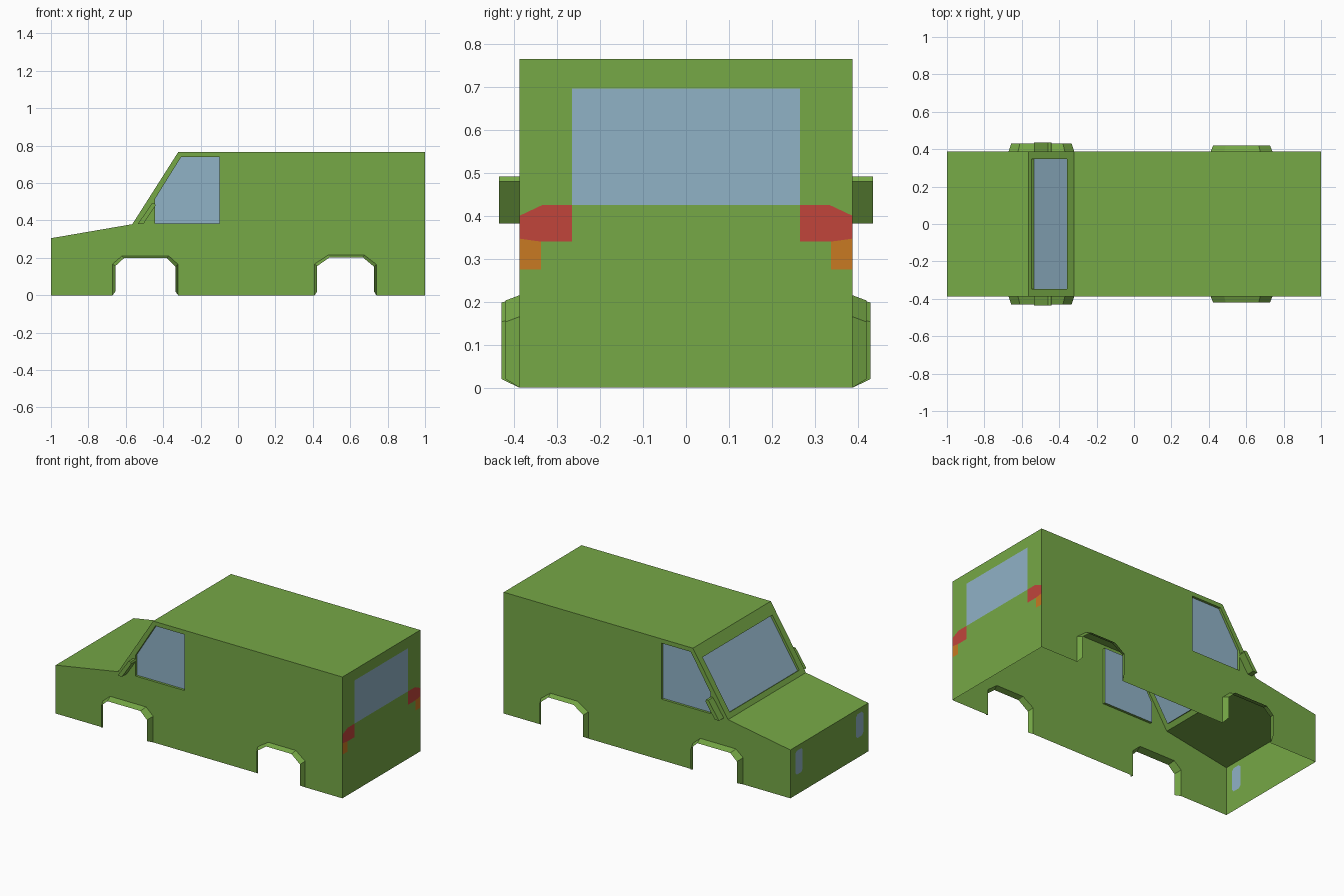
import bpy, bmesh
from mathutils import Vector
from mathutils.geometry import delaunay_2d_cdt

if "Cube" in bpy.data.objects:
    bpy.data.objects.remove(bpy.data.objects["Cube"])

W = 0.388          # half width of the body
RECESS = 0.015     # depth of the glass behind the body skin


def material(name, rgb):
    m = bpy.data.materials.new(name)
    m.diffuse_color = (*rgb, 1)
    m.use_nodes = True
    m.node_tree.nodes["Principled BSDF"].inputs["Base Color"].default_value = m.diffuse_color
    return m


GREEN, GLASS, RED, ORANGE = 0, 1, 2, 3
MATS = [material("green_paint", (0.181, 0.392, 0.061)),
        material("pale_blue_glass", (0.279, 0.445, 0.565)),
        material("red_lamp", (0.533, 0.058, 0.044)),
        material("orange_lamp", (0.578, 0.195, 0.016))]
HOLE = -1


def finish(bm, name, mats=MATS):
    bmesh.ops.remove_doubles(bm, verts=bm.verts, dist=1e-4)
    bmesh.ops.recalc_face_normals(bm, faces=bm.faces)
    me = bpy.data.meshes.new(name)
    bm.to_mesh(me)
    bm.free()
    for m in mats:
        me.materials.append(m)
    ob = bpy.data.objects.new(name, me)
    bpy.context.collection.objects.link(ob)
    return ob


def ccw(poly):
    area = sum(a[0] * b[1] - b[0] * a[1] for a, b in zip(poly, poly[1:] + poly[:1]))
    return poly if area > 0 else poly[::-1]


def rect(a0, b0, a1, b1):
    return [(a0, b0), (a1, b0), (a1, b1), (a0, b1)]


def flip(poly):
    return [(-a, b) for a, b in poly]


def panel(bm, outline, place, regions=()):
    """Flat sheet cut into coloured regions or holes; place maps 2D to 3D."""
    pts, faces = [], []
    for poly in [outline] + [r[0] for r in regions]:
        poly = ccw(poly)
        faces.append(list(range(len(pts), len(pts) + len(poly))))
        pts += [Vector(p) for p in poly]
    v2, _, tris, _, _, orig = delaunay_2d_cdt(pts, [], faces, 1, 1e-5)
    vs = [bm.verts.new(place(*v)) for v in v2]
    for t, o in zip(tris, orig):
        if not o:
            continue
        k = max(o)
        mat = GREEN if k == 0 else regions[k - 1][1]
        if mat != HOLE:
            bm.faces.new([vs[i] for i in t]).material_index = mat


def strip(bm, a, b, closed=False):
    """Band of quads between two equal rows of points."""
    va, vb = [bm.verts.new(p) for p in a], [bm.verts.new(p) for p in b]
    for i in range(len(a) if closed else len(a) - 1):
        j = (i + 1) % len(a)
        bm.faces.new((va[i], va[j], vb[j], vb[i]))


def window(bm, name, poly, place, inward):
    """Reveal around an opening plus its recessed glass pane."""
    outer = [Vector(place(*p)) for p in poly]
    inner = [p + inward * RECESS for p in outer]
    strip(bm, outer, inner, True)
    g = bmesh.new()
    g.faces.new([g.verts.new(p) for p in inner])
    finish(g, name, [MATS[GLASS]])


# Side profile points
NOSE, COWL, BROW, TAIL = (-1, 0.305), (-0.565, 0.38), (-0.32, 0.765), (1, 0.765)
FRONT_ARCH = [(-0.67, 0), (-0.67, 0.168), (-0.62, 0.21), (-0.37, 0.21), (-0.32, 0.165), (-0.32, 0)]
REAR_ARCH = [(0.41, 0), (0.41, 0.168), (0.483, 0.215), (0.675, 0.215), (0.74, 0.165), (0.74, 0)]
SIDE = [(-1, 0)] + FRONT_ARCH + REAR_ARCH + [(1, 0), TAIL, BROW, COWL, NOSE]
SIDE_GLASS = [(-0.444, 0.385), (-0.1, 0.385), (-0.1, 0.738), (-0.305, 0.738), (-0.444, 0.515)]

body = bmesh.new()

# Two side walls with door windows
for s, label in ((-1, "near"), (1, "far")):
    place = lambda x, z, s=s: (x, s * W, z)
    panel(body, SIDE, place, [(SIDE_GLASS, HOLE)])
    window(body, label + "_side_window", SIDE_GLASS, place, Vector((0, -s, 0)))

# Nose with two headlamps
lamp = [(0.265, 0.14), (0.28, 0.125), (0.325, 0.125), (0.338, 0.14),
        (0.338, 0.26), (0.325, 0.275), (0.28, 0.275), (0.265, 0.26)]
panel(body, rect(-W, 0, W, 0.305), lambda y, z: (-1, y, z),
      [(lamp, GLASS), (flip(lamp), GLASS)])

# Tail with painted window and lamps
red = [(0.265, 0.425), (0.335, 0.425), (W, 0.4), (W, 0.347), (0.338, 0.34), (0.265, 0.34)]
orange = [(0.338, 0.34), (W, 0.347), (W, 0.275), (0.338, 0.275)]
panel(body, rect(-W, 0, W, 0.765), lambda y, z: (1, y, z),
      [(rect(-0.265, 0.425, 0.265, 0.697), GLASS),
       (red, RED), (flip(red), RED), (orange, ORANGE), (flip(orange), ORANGE)])


# Bonnet, windscreen frame and roof
def slope(p, q):
    return lambda y, t: (p[0] + (q[0] - p[0]) * t, y, p[1] + (q[1] - p[1]) * t)


panel(body, rect(-W, 0, W, 1), slope(NOSE, COWL))
panel(body, rect(-W, 0, W, 1), slope(BROW, TAIL))
screen = rect(-0.347, 0.07, 0.347, 0.84)
panel(body, rect(-W, 0, W, 1), slope(COWL, BROW), [(screen, HOLE)])
inward = Vector((BROW[1] - COWL[1], 0, COWL[0] - BROW[0])).normalized()
window(body, "windscreen", screen, slope(COWL, BROW), inward)
finish(body, "van_body")

# Flared wheel arch lips
for name, arch, out in (("front_arch_lips", FRONT_ARCH, 0.43), ("rear_arch_lips", REAR_ARCH, 0.42)):
    bm = bmesh.new()
    mid = (arch[0][0] + arch[-1][0]) / 2
    for s in (-1, 1):
        inner = [(x, s * W, z) for x, z in arch]
        outer = [(mid + (x - mid) * 0.92, s * out, 0.02 if z == 0 else z - 0.012) for x, z in arch]
        strip(bm, inner, outer)
        if s > 0:
            continue
    finish(bm, name, [MATS[GREEN]])

# Door mirrors: slanted slabs on the lower front corner of the windows
bm = bmesh.new()
slab = [(-0.535, 0.382), (-0.505, 0.382), (-0.44, 0.48), (-0.445, 0.492), (-0.46, 0.492)]
for s in (-1, 1):
    a = [bm.verts.new((x, s * W, z)) for x, z in slab]
    b = [bm.verts.new((x, s * 0.435, z)) for x, z in slab]
    bm.faces.new(a)
    bm.faces.new(b)
    for i in range(len(slab)):
        j = (i + 1) % len(slab)
        bm.faces.new((a[i], a[j], b[j], b[i]))
finish(bm, "door_mirrors", [MATS[GREEN]])
